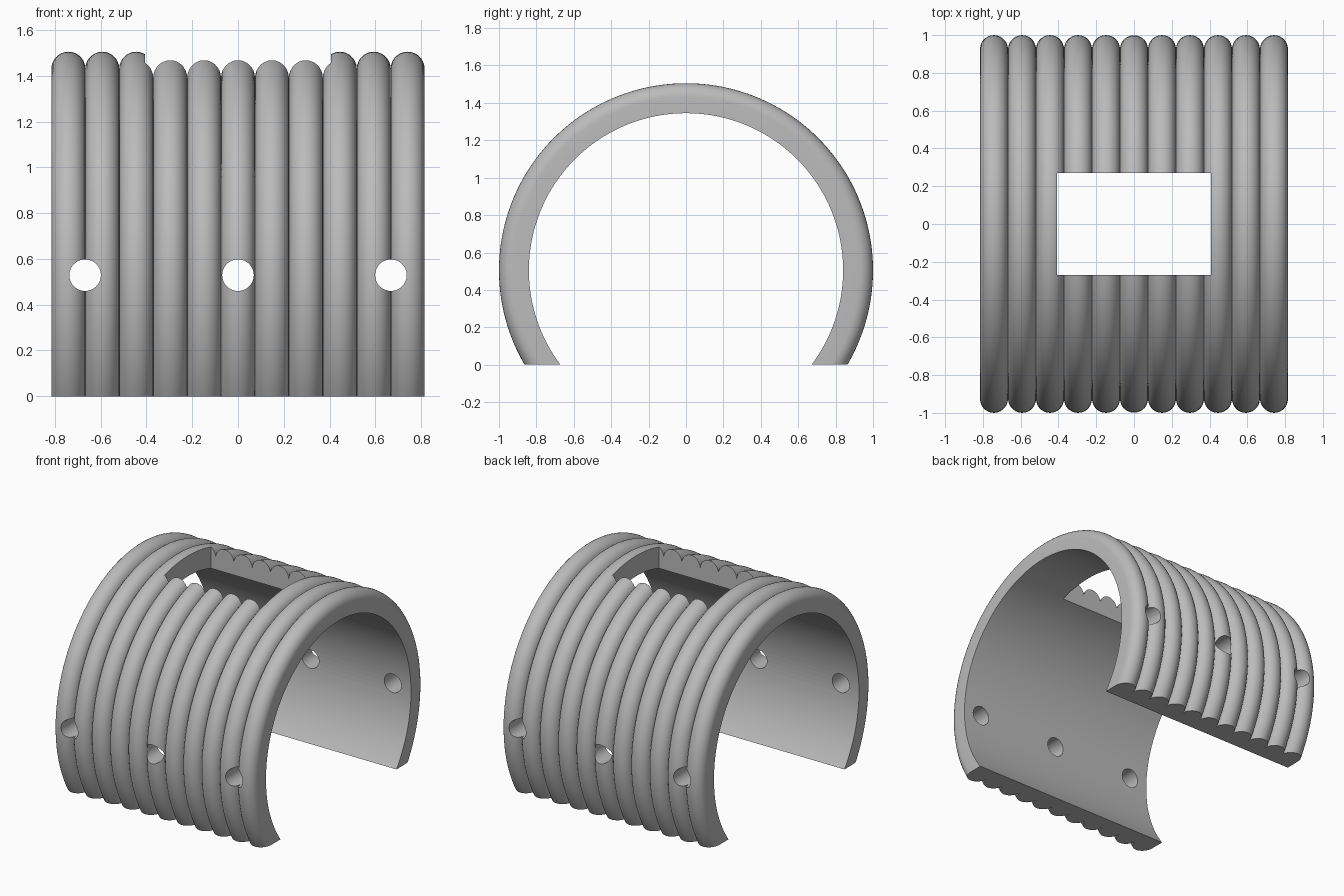
import bpy
import bmesh
from math import sin, cos, asin, pi, radians

default = bpy.data.objects.get("Cube")
if default:
    bpy.data.objects.remove(default, do_unlink=True)

AXIS_Z = 0.505      # height of the tube axis
INNER = 0.84        # inner radius
RIBS = 11
PITCH = 0.1482
RIB_R = PITCH / 2
HALF = RIBS * RIB_R
RIB_STEPS = 14
SWEEP = 112

grey = bpy.data.materials.new("plain grey")
grey.use_nodes = True
grey.diffuse_color = (0.5, 0.5, 0.5, 1)
grey.node_tree.nodes["Principled BSDF"].inputs["Base Color"].default_value = grey.diffuse_color


def make_object(name, bm):
    mesh = bpy.data.meshes.new(name)
    bmesh.ops.recalc_face_normals(bm, faces=bm.faces)
    bm.to_mesh(mesh)
    bm.free()
    mesh.materials.append(grey)
    obj = bpy.data.objects.new(name, mesh)
    bpy.context.collection.objects.link(obj)
    return obj


# Wall section as (x, radius): flat inside, a row of half-round ribs outside
profile = [(-HALF, INNER)]
for rib in range(RIBS):
    centre = (rib - (RIBS - 1) / 2) * PITCH
    for step in range(1 if rib else 0, RIB_STEPS + 1):
        a = pi * step / RIB_STEPS
        profile.append((centre - RIB_R * cos(a), 1 - RIB_R + RIB_R * sin(a)))
profile.append((HALF, INNER))

# Ribbed shell: sweep the section round the axis, ending flush on the ground
bm = bmesh.new()
rings = []
for i in range(SWEEP + 1):
    ring = []
    for x, r in profile:
        below = asin(AXIS_Z / r)
        a = -below + (pi + 2 * below) * i / SWEEP
        ring.append(bm.verts.new((x, r * cos(a), AXIS_Z + r * sin(a))))
    rings.append(ring)
count = len(profile)
for r0, r1 in zip(rings, rings[1:]):
    for j in range(count):
        k = (j + 1) % count
        bm.faces.new((r0[j], r0[k], r1[k], r1[j]))
bm.faces.new(rings[0])
bm.faces.new(rings[-1])
shell = make_object("ribbed_shell", bm)

# Cutter for the rectangular top opening
bm = bmesh.new()
bmesh.ops.create_cube(bm, size=1)
bmesh.ops.scale(bm, vec=(0.814, 0.54, 0.8), verts=bm.verts)
bmesh.ops.translate(bm, vec=(0, 0, 1.5), verts=bm.verts)
cutters = [make_object("opening_cutter", bm)]

# Cutters for the three bolt holes through both walls
for side, x in (("right", -0.668), ("middle", 0), ("left", 0.668)):
    bm = bmesh.new()
    bmesh.ops.create_cone(bm, cap_ends=True, segments=40, radius1=0.069, radius2=0.069, depth=3)
    for v in bm.verts:
        v.co = (v.co.x + x, v.co.z, v.co.y + 0.529)
    cutters.append(make_object(side + "_hole_cutter", bm))

# Cut the shell, then drop the cutters
bpy.context.view_layer.objects.active = shell
shell.select_set(True)
for cutter in cutters:
    mod = shell.modifiers.new(cutter.name, 'BOOLEAN')
    mod.operation = 'DIFFERENCE'
    mod.solver = 'EXACT'
    mod.object = cutter
    bpy.ops.object.modifier_apply(modifier=mod.name)
    bpy.data.objects.remove(cutter, do_unlink=True)

bpy.ops.object.shade_smooth_by_angle(angle=radians(30))
